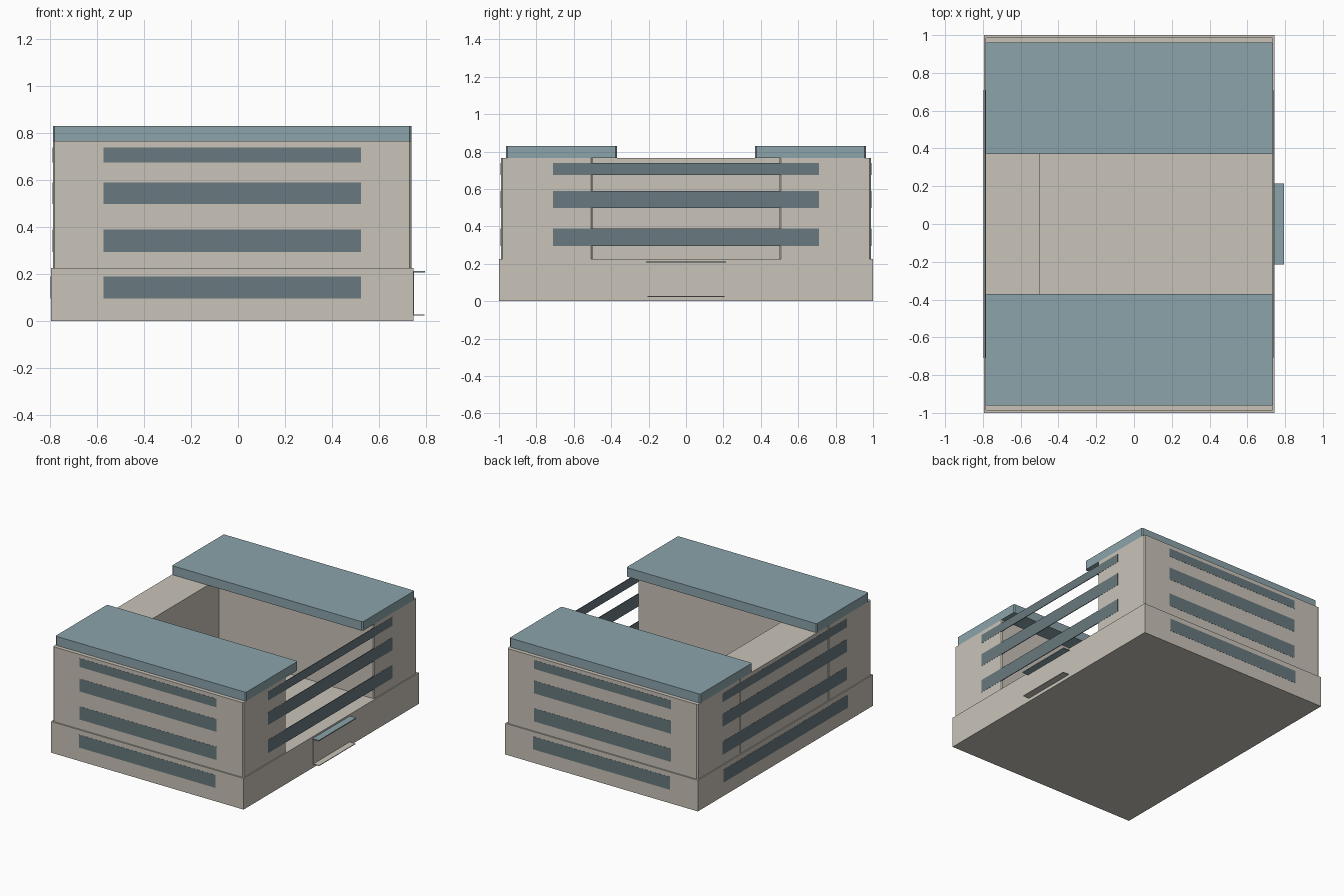
import bpy
import bmesh
from mathutils import Vector

if "Cube" in bpy.data.objects:
    bpy.data.objects.remove(bpy.data.objects["Cube"], do_unlink=True)


def make_material(name, rgb):
    mat = bpy.data.materials.new(name)
    mat.use_nodes = True
    color = (*rgb, 1.0)
    mat.diffuse_color = color
    mat.node_tree.nodes["Principled BSDF"].inputs["Base Color"].default_value = color
    return mat


WALL = make_material("warm grey wall", (0.584, 0.552, 0.485))
ROOF = make_material("blue grey roof", (0.258, 0.371, 0.402))
GLASS = make_material("dark window glass", (0.138, 0.191, 0.209))


def box(name, x, y, z, mat, chamfer=0.0):
    """Box from (min, max) ranges, optionally with chamfered upright edges."""
    bm = bmesh.new()
    bmesh.ops.create_cube(bm, size=1)
    low, high = (Vector(corner) for corner in zip(x, y, z))
    bmesh.ops.scale(bm, vec=high - low, verts=bm.verts)
    bmesh.ops.translate(bm, vec=(low + high) / 2, verts=bm.verts)
    if chamfer:
        upright = [e for e in bm.edges
                   if abs(e.verts[0].co.z - e.verts[1].co.z) > 0.001]
        bmesh.ops.bevel(bm, geom=upright, offset=chamfer, segments=1,
                        affect='EDGES', profile=0.5)
    mesh = bpy.data.meshes.new(name)
    bm.to_mesh(mesh)
    bm.free()
    mesh.materials.append(mat)
    obj = bpy.data.objects.new(name, mesh)
    bpy.context.collection.objects.link(obj)
    return obj


def span(side, near, far):
    """Range between two distances on the given side of the centre."""
    return tuple(sorted((side * near, side * far)))


BASE_X = (-0.795, 0.745)
UPPER_X = (-0.787, 0.737)
BASE_TOP, WALL_TOP, ROOF_TOP = 0.225, 0.765, 0.83
CHAMFER = 0.008
SKIN = 0.004
# Ground floor first, then the three upper floors
FLOORS = [(0.097, 0.19), (0.295, 0.39), (0.498, 0.59), (0.675, 0.738)]

# Ground floor and the block closing the courtyard
box("ground_floor", BASE_X, (-1, 1), (0, BASE_TOP), WALL)
box("connecting_block", (UPPER_X[0], -0.5), (-0.5, 0.5), (BASE_TOP, WALL_TOP), WALL)

# Two wings with overhanging roofs and window bands on their long sides
for label, side in (("front", -1), ("back", 1)):
    box(label + "_wing", UPPER_X, span(side, 0.5, 0.99),
        (BASE_TOP, WALL_TOP), WALL, CHAMFER)
    box(label + "_roof", UPPER_X, span(side, 0.37, 0.962),
        (WALL_TOP, ROOF_TOP), ROOF, CHAMFER)
    for i, z in enumerate(FLOORS):
        face = 1.0 if i == 0 else 0.99
        box(f"{label}_window_band_{i}", (-0.572, 0.522),
            span(side, face - SKIN, face + SKIN / 4), z, GLASS)

# Window bands on the ends; on the entrance side they bridge the courtyard
for i, z in enumerate(FLOORS):
    x = (BASE_X if i == 0 else UPPER_X)[0]
    box(f"rear_end_window_band_{i}", (x - SKIN / 4, x + SKIN), (-0.71, 0.71), z, GLASS)
    if i:
        box(f"entrance_end_window_band_{i}", (UPPER_X[1] - SKIN, UPPER_X[1] + SKIN / 4),
            (-0.71, 0.71), z, GLASS)

# Entrance: door panel, canopy and step
box("door_panel", (0.745, 0.748), (-0.207, 0.207), (0.025, 0.207), WALL)
box("entrance_canopy", (0.738, 0.795), (-0.214, 0.214), (0.206, 0.213), ROOF)
box("entrance_step", (0.74, 0.793), (-0.207, 0.207), (0.024, 0.029), WALL)
